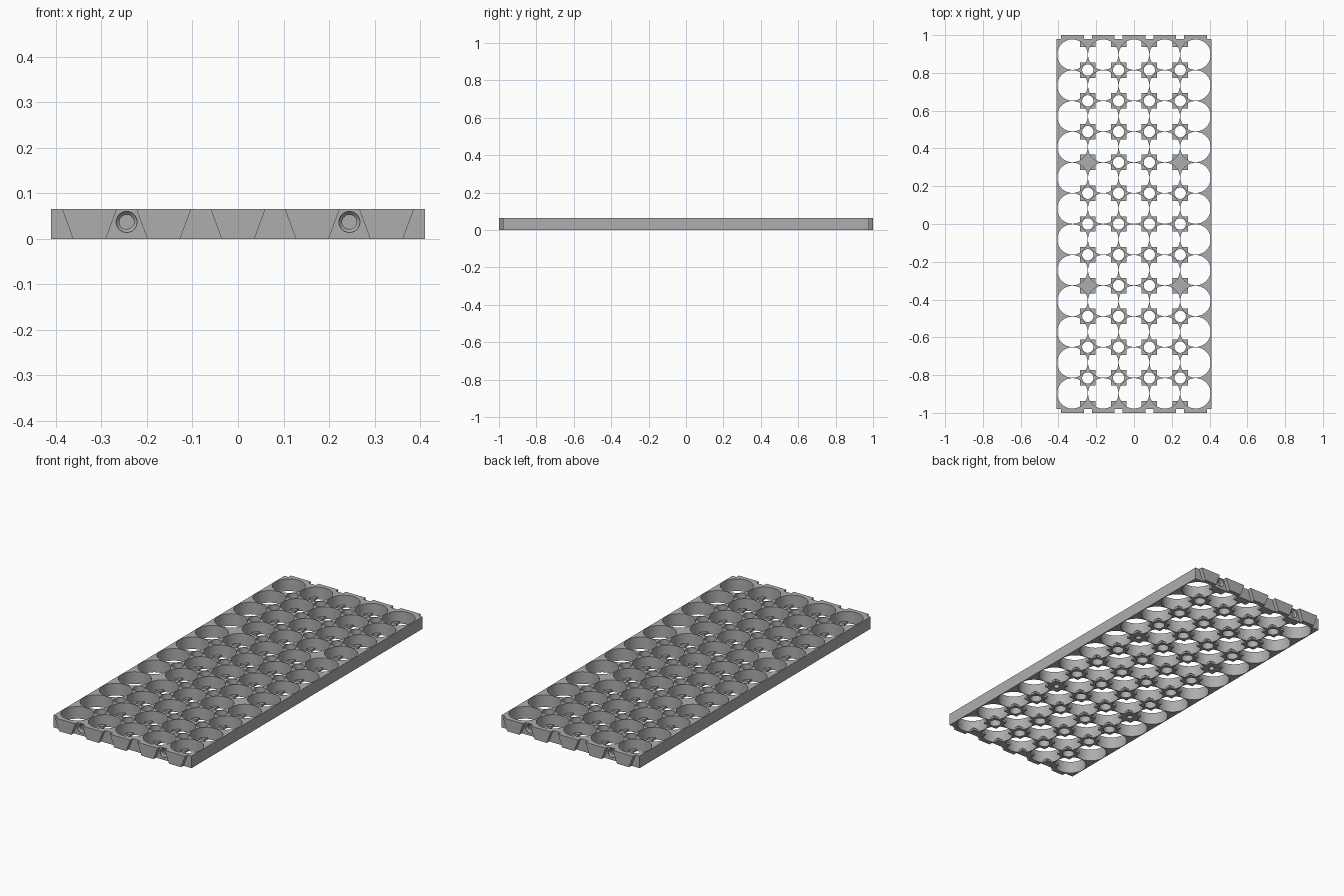
import bpy, bmesh, math
from mathutils import Matrix, Vector

if "Cube" in bpy.data.objects:
    bpy.data.objects.remove(bpy.data.objects["Cube"])

PITCH, R = 0.163, 0.0803          # cell spacing and cell radius
NX, NY = 5, 12
W, L, H = 0.41, 0.979, 0.065      # half width, half length, height
BASE_H, BASE_HALF = 0.012, 0.041  # square feet under the posts
HOLE_Z, HOLE_X = 0.037, 1.5 * PITCH

grey = bpy.data.materials.new("grey plastic")
grey.diffuse_color = (0.42, 0.42, 0.42, 1)
grey.use_nodes = True
grey.node_tree.nodes["Principled BSDF"].inputs["Base Color"].default_value = grey.diffuse_color


def make(name, bm):
    bmesh.ops.recalc_face_normals(bm, faces=bm.faces)
    me = bpy.data.meshes.new(name)
    bm.to_mesh(me)
    bm.free()
    ob = bpy.data.objects.new(name, me)
    me.materials.append(grey)
    bpy.context.collection.objects.link(ob)
    return ob


def box(bm, x0, x1, y0, y1, z0, z1):
    m = Matrix.Translation(((x0 + x1) / 2, (y0 + y1) / 2, (z0 + z1) / 2))
    bmesh.ops.create_cube(bm, size=1, matrix=m @ Matrix.Diagonal((x1 - x0, y1 - y0, z1 - z0, 1)))


def cylinder(bm, x, y, r, z0, z1, seg):
    bmesh.ops.create_cone(bm, cap_ends=True, segments=seg, radius1=r, radius2=r, depth=z1 - z0,
                          matrix=Matrix.Translation((x, y, (z0 + z1) / 2)))


def boolean(ob, cutter, op):
    cutter.hide_render = True
    mod = ob.modifiers.new(op, 'BOOLEAN')
    mod.operation, mod.solver, mod.object = op, 'EXACT', cutter
    bpy.context.view_layer.objects.active = ob
    bpy.ops.object.modifier_apply(modifier=mod.name)
    bpy.data.objects.remove(cutter)


# solid block
bm = bmesh.new()
box(bm, -W, W, -L, L, 0, H)
tray = make("tray", bm)

# round cells
bm = bmesh.new()
for i in range(NX):
    for j in range(NY):
        cylinder(bm, (i - 2) * PITCH, (j - 5.5) * PITCH, R, -0.02, H + 0.02, 64)
boolean(tray, make("cell_cutter", bm), 'DIFFERENCE')

# square feet, halved at the two ends
bm = bmesh.new()
for i in range(NX - 1):
    x = (i - 1.5) * PITCH
    for j in range(NY + 1):
        y = (j - 6) * PITCH
        y0, y1 = max(y - BASE_HALF, -L + 0.0005), min(y + BASE_HALF, L - 0.0005)
        box(bm, x - BASE_HALF, x + BASE_HALF, y0, y1, 0, BASE_H)
boolean(tray, make("feet", bm), 'UNION')

# post holes; four posts have only a small blind hole underneath
bm = bmesh.new()
for i in range(NX - 1):
    for j in range(1, NY):
        x, y = (i - 1.5) * PITCH, (j - 6) * PITCH
        if i in (0, 3) and j in (4, 8):
            cylinder(bm, x, y, 0.015, -0.02, 0.03, 32)
        else:
            cylinder(bm, x, y, 0.03, -0.02, H + 0.02, 32)
boolean(tray, make("post_hole_cutter", bm), 'DIFFERENCE')

# countersunk blind holes in both ends
bm = bmesh.new()
profile = [(0.023, -0.01), (0.023, 0.004), (0.016, 0.012), (0.016, 0.025)]
for side in (-1, 1):
    for x in (-HOLE_X, HOLE_X):
        rings = []
        for r, d in profile:
            rings.append([bm.verts.new((x + r * math.cos(a), side * (L - d), HOLE_Z + r * math.sin(a)))
                          for a in (math.tau * k / 32 for k in range(32))])
        for a, b in zip(rings, rings[1:]):
            for k in range(32):
                n = (k + 1) % 32
                bm.faces.new((a[k], a[n], b[n], b[k]))
        bm.faces.new(rings[0])
        bm.faces.new(rings[-1])
boolean(tray, make("end_hole_cutter", bm), 'DIFFERENCE')

# tapered end tabs, wide at the top
bm = bmesh.new()
for side in (-1, 1):
    for i in range(NX):
        x = (i - 2) * PITCH
        loops = []
        for y, grow in ((L - 0.0005, 0.002), (1.0, -0.002)):
            pts = ((-0.034, 0), (0.034, 0), (0.058, H), (-0.058, H))
            loops.append([bm.verts.new((x + px + math.copysign(grow, px), side * y, z)) for px, z in pts])
        a, b = loops
        for k in range(4):
            n = (k + 1) % 4
            bm.faces.new((a[k], a[n], b[n], b[k]))
        bm.faces.new(a)
        bm.faces.new(b)
tabs = make("end_tabs", bm)

# smooth round walls, crisp edges
bpy.ops.object.select_all(action='DESELECT')
tray.select_set(True)
bpy.context.view_layer.objects.active = tray
bpy.ops.object.shade_smooth_by_angle(angle=math.radians(30))
